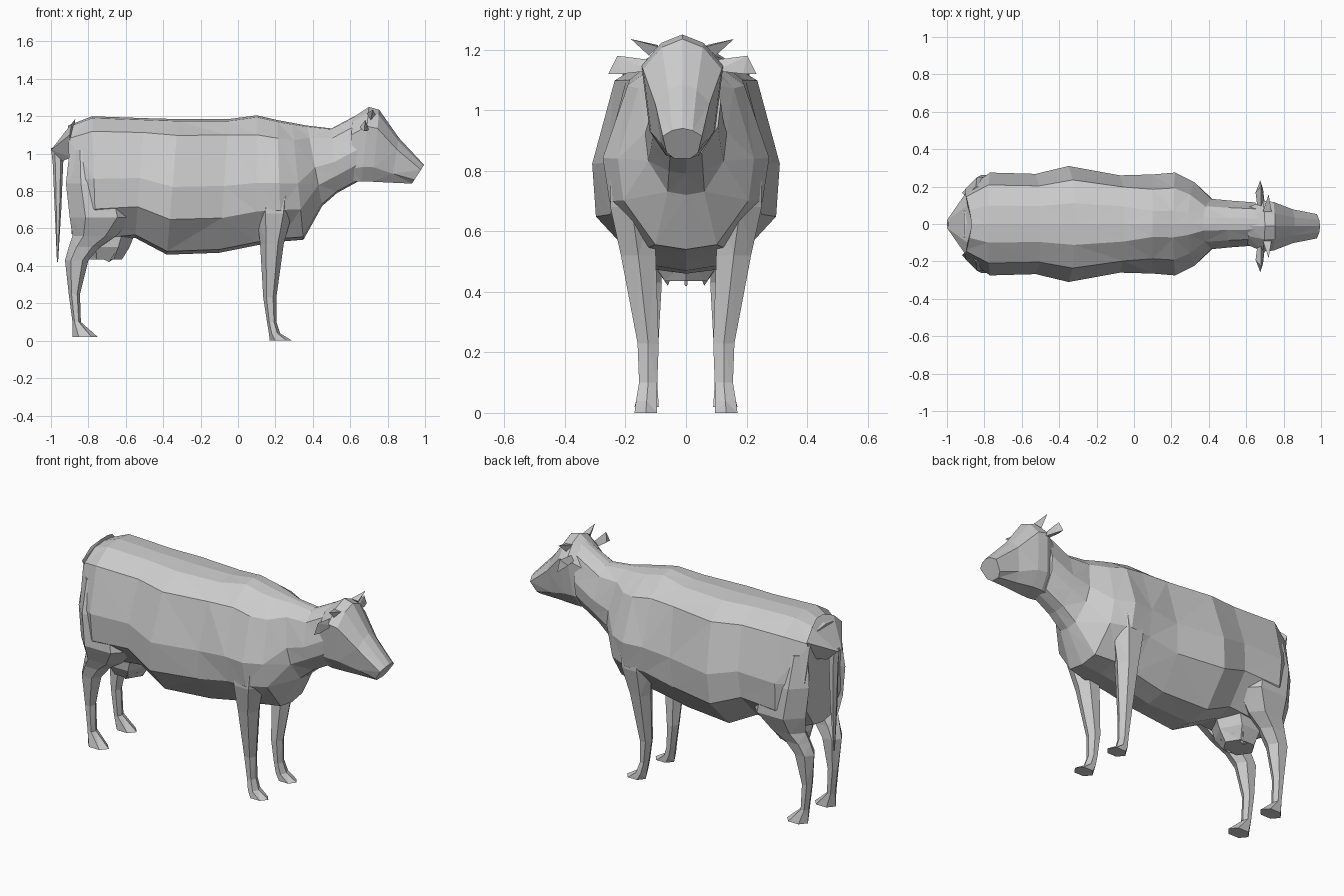
import bpy, bmesh, math


def finish(name, bm):
    bmesh.ops.recalc_face_normals(bm, faces=bm.faces)
    bmesh.ops.triangulate(bm, faces=bm.faces)
    mesh = bpy.data.meshes.new(name)
    bm.to_mesh(mesh)
    bm.free()
    ob = bpy.data.objects.new(name, mesh)
    bpy.context.collection.objects.link(ob)
    return ob


def loft(name, rings):
    """Skin a list of equal-length rings and cap both ends."""
    bm = bmesh.new()
    vs = [[bm.verts.new(p) for p in r] for r in rings]
    n = len(rings[0])
    for a, b in zip(vs, vs[1:]):
        for i in range(n):
            j = (i + 1) % n
            bm.faces.new((a[i], a[j], b[j], b[i]))
    bm.faces.new(vs[0])
    bm.faces.new(vs[-1])
    return finish(name, bm)


def hull(name, pts):
    bm = bmesh.new()
    for p in pts:
        bm.verts.new(p)
    bmesh.ops.convex_hull(bm, input=bm.verts)
    return finish(name, bm)


def section(half, xt, zt, xb, zb, w):
    """Symmetric ring between a top and a bottom point."""
    full = half + [(-y, f) for y, f in half[-2:0:-1]]
    return [(xb + (xt - xb) * f, y * w, zb + (zt - zb) * f) for y, f in full]


def limb_ring(z, x0, x1, y0, y1, s=1):
    """Six-sided horizontal ring filling an x/y range."""
    cx, cy, rx, ry = (x0 + x1) / 2, (y0 + y1) / 2, (x1 - x0) / 2, (y1 - y0) / 2
    angles = [math.radians(60 * i) for i in range(6)]
    return [(cx + rx * math.cos(a), s * (cy + ry * math.sin(a) / 0.866), z) for a in angles]


# Torso and neck: fuller barrel behind, sloping shoulders in front
barrel = [(0, 1), (0.36, 0.985), (0.76, 0.88), (1, 0.5), (0.96, 0.26), (0.45, 0.025), (0, 0)]
shoulder = [(0, 1), (0.26, 0.985), (0.7, 0.85), (1, 0.48), (0.92, 0.26), (0.45, 0.025), (0, 0)]
torso = [
    (-0.91, 1.15, -0.89, 0.57, 0.185),
    (-0.78, 1.20, -0.76, 0.53, 0.275),
    (-0.50, 1.19, -0.55, 0.55, 0.268),
    (-0.32, 1.185, -0.38, 0.46, 0.31),
    (-0.05, 1.185, -0.10, 0.47, 0.26),
    (0.10, 1.205, 0.10, 0.51, 0.265),
    (0.21, 1.18, 0.23, 0.53, 0.275),
    (0.29, 1.165, 0.35, 0.54, 0.225),
    (0.37, 1.15, 0.45, 0.72, 0.135),
    (0.50, 1.135, 0.53, 0.79, 0.125),
    (0.66, 1.22, 0.64, 0.85, 0.115),
]
loft("body", [section(barrel if s[0] < 0.05 else shoulder, *s) for s in torso])

# Head
head_half = [(0, 1), (0.52, 0.93), (1, 0.74), (0.8, 0.2), (0.4, 0), (0, 0)]
head_sections = [
    (0.61, 1.19, 0.60, 0.85, 0.10),
    (0.70, 1.25, 0.66, 0.85, 0.135),
    (0.755, 1.235, 0.72, 0.85, 0.13),
    (0.86, 1.085, 0.82, 0.845, 0.09),
    (0.995, 0.94, 0.93, 0.84, 0.065),
]
loft("head", [section(head_half, *s) for s in head_sections]).location.y = -0.012

# Legs, teats, ears and horns, mirrored left and right
hind = [
    (1.02, -0.90, -0.68, 0.10, 0.20),
    (0.84, -0.92, -0.60, 0.085, 0.25),
    (0.66, -0.90, -0.56, 0.085, 0.262),
    (0.56, -0.885, -0.65, 0.085, 0.215),
    (0.50, -0.905, -0.74, 0.085, 0.19),
    (0.43, -0.925, -0.80, 0.08, 0.175),
    (0.25, -0.905, -0.845, 0.09, 0.15),
    (0.10, -0.885, -0.84, 0.095, 0.15),
    (0.02, -0.885, -0.75, 0.09, 0.17),
]
fore = [
    (0.82, 0.10, 0.31, 0.13, 0.25),
    (0.68, 0.10, 0.29, 0.11, 0.25),
    (0.52, 0.118, 0.245, 0.10, 0.215),
    (0.23, 0.135, 0.205, 0.09, 0.16),
    (0.10, 0.155, 0.205, 0.095, 0.155),
    (0.04, 0.165, 0.225, 0.095, 0.165),
    (0.00, 0.17, 0.29, 0.095, 0.17),
]
for side, s in (("left", 1), ("right", -1)):
    loft("hind_leg_" + side, [limb_ring(*r, s) for r in hind])
    loft("front_leg_" + side, [limb_ring(*r, s) for r in fore])
    hull("teat_" + side, [
        (-0.78, s * 0.06, 0.47), (-0.62, s * 0.04, 0.47), (-0.66, s * 0.095, 0.47),
        (-0.69, s * 0.06, 0.42)])
    ear = hull("ear_" + side, [
        (0.68, s * 0.10, 1.165), (0.70, s * 0.11, 1.13), (0.66, s * 0.10, 1.14),
        (0.68, s * 0.215, 1.18), (0.69, s * 0.20, 1.12), (0.675, s * 0.245, 1.12),
        (0.65, s * 0.18, 1.14)])
    horn = hull("horn_" + side, [
        (0.69, s * 0.08, 1.215), (0.735, s * 0.08, 1.21), (0.71, s * 0.11, 1.18),
        (0.72, s * 0.17, 1.235)])
    ear.location.y = horn.location.y = -0.012

# Udder
loft("udder", [limb_ring(*r) for r in [
    (0.60, -0.83, -0.54, -0.12, 0.12),
    (0.50, -0.82, -0.58, -0.11, 0.11),
    (0.435, -0.80, -0.62, -0.07, 0.07)]])

# Rump wedge and hanging tail
hull("tail_base", [(x, s * y, z) for s in (1, -1) for x, y, z in (
    (-0.90, 0.165, 1.10), (-0.89, 0.10, 1.16), (-0.87, 0.03, 1.185),
    (-1.0, 0.02, 1.02), (-0.94, 0.03, 0.96), (-0.89, 0.10, 0.98))])
loft("tail", [limb_ring(*r) for r in [
    (1.03, -1.0, -0.93, -0.025, 0.025),
    (0.94, -0.99, -0.935, -0.025, 0.025),
    (0.70, -0.98, -0.945, -0.022, 0.022),
    (0.42, -0.968, -0.962, -0.004, 0.004)]])
